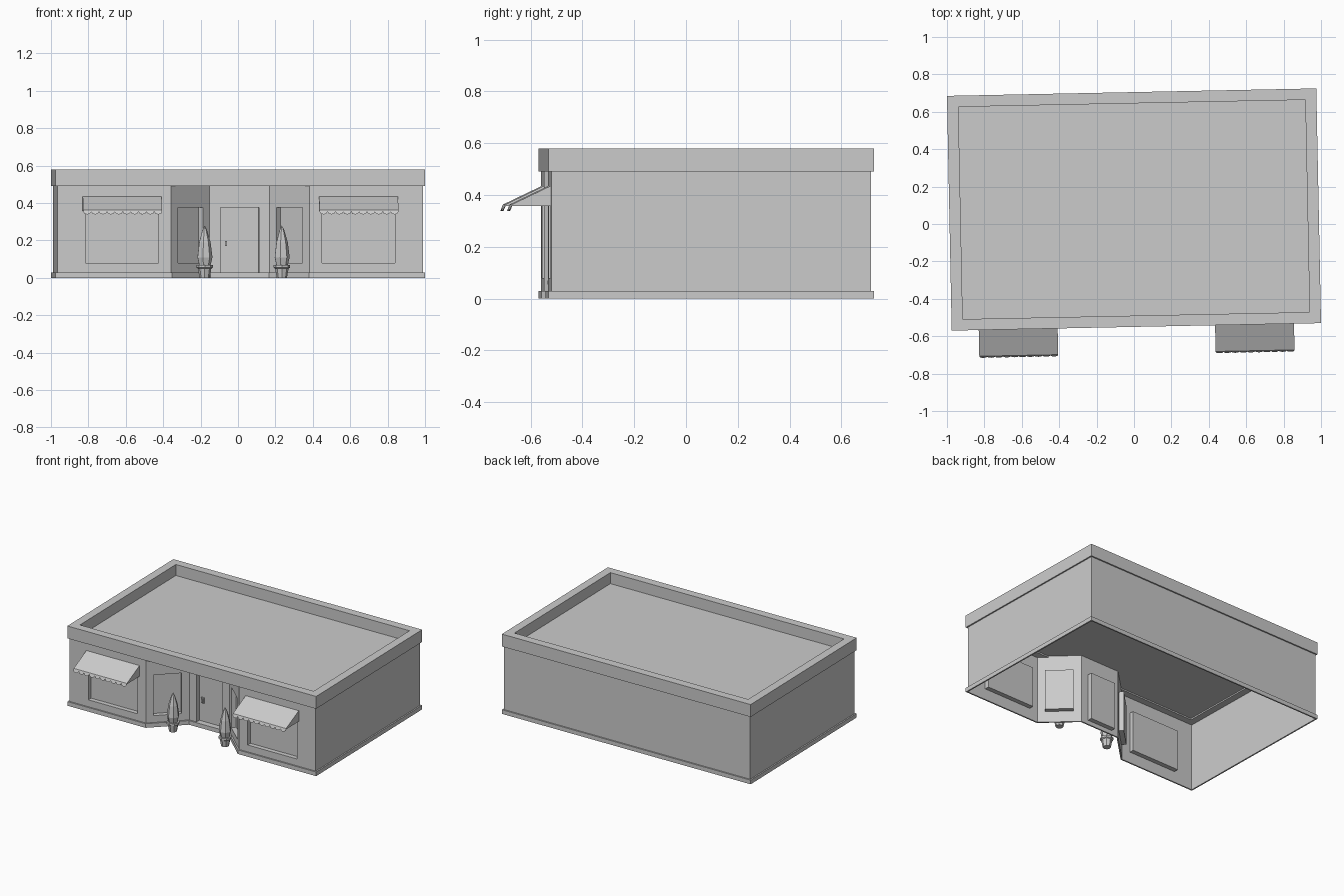
import bpy, bmesh, math
from mathutils import Vector, Matrix

if "Cube" in bpy.data.objects:
    bpy.data.objects.remove(bpy.data.objects["Cube"])

# whole building sits very slightly turned on its plot
PLACE = Matrix.Translation((0, 0.0775, 0)) @ Matrix.Rotation(0.0202, 4, 'Z')
HX, HY = 0.9775, 0.6175      # wall half sizes
DEPTH = 0.20                 # entrance recess depth
ROOF = 0.50


def finish(name, bm, fix_normals=False):
    bmesh.ops.remove_doubles(bm, verts=bm.verts, dist=1e-5)
    if fix_normals:
        bmesh.ops.recalc_face_normals(bm, faces=bm.faces)
    me = bpy.data.meshes.new(name)
    bm.to_mesh(me)
    bm.free()
    ob = bpy.data.objects.new(name, me)
    bpy.context.collection.objects.link(ob)
    ob.matrix_world = PLACE
    return ob


def face(bm, pts):
    return bm.faces.new([bm.verts.new(p) for p in pts])


def box(bm, lo, hi):
    size = [b - a for a, b in zip(lo, hi)]
    mid = [(a + b) / 2 for a, b in zip(lo, hi)]
    bmesh.ops.create_cube(bm, size=1, matrix=Matrix.Translation(mid) @ Matrix.Diagonal((*size, 1)))


def offset(path, d):
    out = []
    for i, p in enumerate(path):
        a = (p - path[i - 1]).normalized()
        b = (path[(i + 1) % len(path)] - p).normalized()
        n1, n2 = Vector((a.y, -a.x)), Vector((b.y, -b.x))
        out.append(p + (n1 + n2) / (1 + n1.dot(n2)) * d)
    return out


def ring(name, outer, inner, z0, z1):
    bm = bmesh.new()
    n = len(outer)
    for i in range(n):
        j = (i + 1) % n
        loop = [[(*p[i], z) for p, z in ((outer, z0), (outer, z1), (inner, z1), (inner, z0))],
                [(*p[j], z) for p, z in ((outer, z0), (outer, z1), (inner, z1), (inner, z0))]]
        for k in range(4):
            m = (k + 1) % 4
            face(bm, [loop[0][k], loop[1][k], loop[1][m], loop[0][m]])
    return finish(name, bm, True)


def panel(bm, p, q, hole=None, recess=0.033):
    """Wall from p to q, with an optional recessed opening (centre, half width, z0, z1)."""
    d = (q - p).normalized()
    inward = Vector((-d.y, d.x))
    L = (q - p).length

    def at(u, z, r=0):
        return (*(p + d * u + inward * r), z)

    def quad(u0, u1, z0, z1, r=0):
        face(bm, [at(u0, z0, r), at(u1, z0, r), at(u1, z1, r), at(u0, z1, r)])
    if not hole:
        quad(0, L, 0, ROOF)
        return
    c, h, z0, z1 = hole
    u0, u1 = c - h, c + h
    o = [(0, 0), (L, 0), (L, ROOF), (0, ROOF)]
    w = [(u0, z0), (u1, z0), (u1, z1), (u0, z1)]
    for i in range(4):
        j = (i + 1) % 4
        face(bm, [at(*o[i]), at(*o[j]), at(*w[j]), at(*w[i])])
        face(bm, [at(*w[i]), at(*w[j]), at(*w[j], recess), at(*w[i], recess)])
    quad(u0, u1, z0, z1, recess)


# walls with recessed windows and door
PATH = [Vector(p) for p in ((-HX, -HY), (-0.37, -HY), (-0.16, -HY + DEPTH), (0.16, -HY + DEPTH),
                            (0.37, -HY), (HX, -HY), (HX, HY), (-HX, HY))]
SIDE = math.hypot(0.21, DEPTH)
holes = [(0.3455, 0.195, 0.08, 0.375), (SIDE / 2, 0.094, 0.08, 0.375), (0.16, 0.103, 0.03, 0.375),
         (SIDE / 2, 0.094, 0.08, 0.375), (0.262, 0.195, 0.08, 0.375), None, None, None]
bm = bmesh.new()
for i, hole in enumerate(holes):
    panel(bm, PATH[i], PATH[(i + 1) % 8], hole)
finish("walls", bm)

# base trim follows the wall line
ring("base_trim", offset(PATH, 0.01), PATH, 0, 0.03)

# parapet and roof deck
corners = [Vector(p) for p in ((-HX, -HY), (HX, -HY), (HX, HY), (-HX, HY))]
ring("parapet", offset(corners, 0.01), offset(corners, -0.05), 0.49, 0.58)
bm = bmesh.new()
face(bm, [(*p, ROOF) for p in corners])
finish("roof_deck", bm)

# door handle
bm = bmesh.new()
y = -HY + DEPTH + 0.033
box(bm, (-0.083, y - 0.008, 0.163), (-0.06, y, 0.205))
box(bm, (-0.077, y - 0.018, 0.17), (-0.066, y - 0.008, 0.198))
finish("door_handle", bm)


# awnings with scalloped valance
def awning(name, cx):
    bm = bmesh.new()
    x0, x1, t = cx - 0.211, cx + 0.211, 0.006
    top, low = (-HY, 0.435), (-HY - 0.15, 0.363)
    sect = [top, low, (low[0], low[1] - t), (top[0], top[1] - t)]
    for a in range(4):
        (ya, za), (yb, zb) = sect[a], sect[(a + 1) % 4]
        face(bm, [(x0, ya, za), (x1, ya, za), (x1, yb, zb), (x0, yb, zb)])
    for x in (x0, x1):
        face(bm, [(x, *s) for s in sect])
        face(bm, [(x, top[0], top[1] - t), (x, low[0], low[1] - t), (x, top[0], low[1] - t)])
    # hanging scallops, leaning slightly outward
    n, seg = 10, 4
    w = (x1 - x0) / n
    for i in range(n):
        pts = [(x0 + i * w, 0), (x0 + (i + 1) * w, 0)]
        for k in range(seg + 1):
            a = math.pi * k / seg
            pts.append((x0 + (i + 0.5 + 0.5 * math.cos(a)) * w, 0.009 + 0.015 * math.sin(a)))
        f = face(bm, [(x, low[0] - 0.4 * s, low[1] - s) for x, s in pts])
        ext = bmesh.ops.extrude_face_region(bm, geom=[f], use_keep_orig=True)
        vs = [v for v in ext["geom"] if isinstance(v, bmesh.types.BMVert)]
        bmesh.ops.translate(bm, verts=vs, vec=(0, 0.004, 0))
    finish(name, bm, True)


awning("awning_left", -0.632)
awning("awning_right", 0.632)


# potted shrubs
def lathe(name, profile, cx, cy, sides):
    bm = bmesh.new()
    vs = [bm.verts.new((r, 0, z)) for r, z in profile]
    es = [bm.edges.new(e) for e in zip(vs, vs[1:])]
    bmesh.ops.spin(bm, geom=vs + es, cent=(0, 0, 0), axis=(0, 0, 1),
                   angle=2 * math.pi, steps=sides, use_merge=True)
    bmesh.ops.translate(bm, verts=bm.verts, vec=(cx, cy, 0))
    finish(name, bm, True)


POT = [(0, 0), (0.027, 0), (0.036, 0.05), (0.044, 0.055), (0.044, 0.07), (0.036, 0.07), (0, 0.06)]
SHRUB = [(0, 0.06), (0.032, 0.068), (0.042, 0.11), (0.032, 0.19), (0.013, 0.255), (0, 0.28)]
for side, x in (("left", -0.19), ("right", 0.223)):
    lathe("planter_" + side, POT, x, -0.565, 8)
    lathe("shrub_" + side, SHRUB, x, -0.565, 7)
